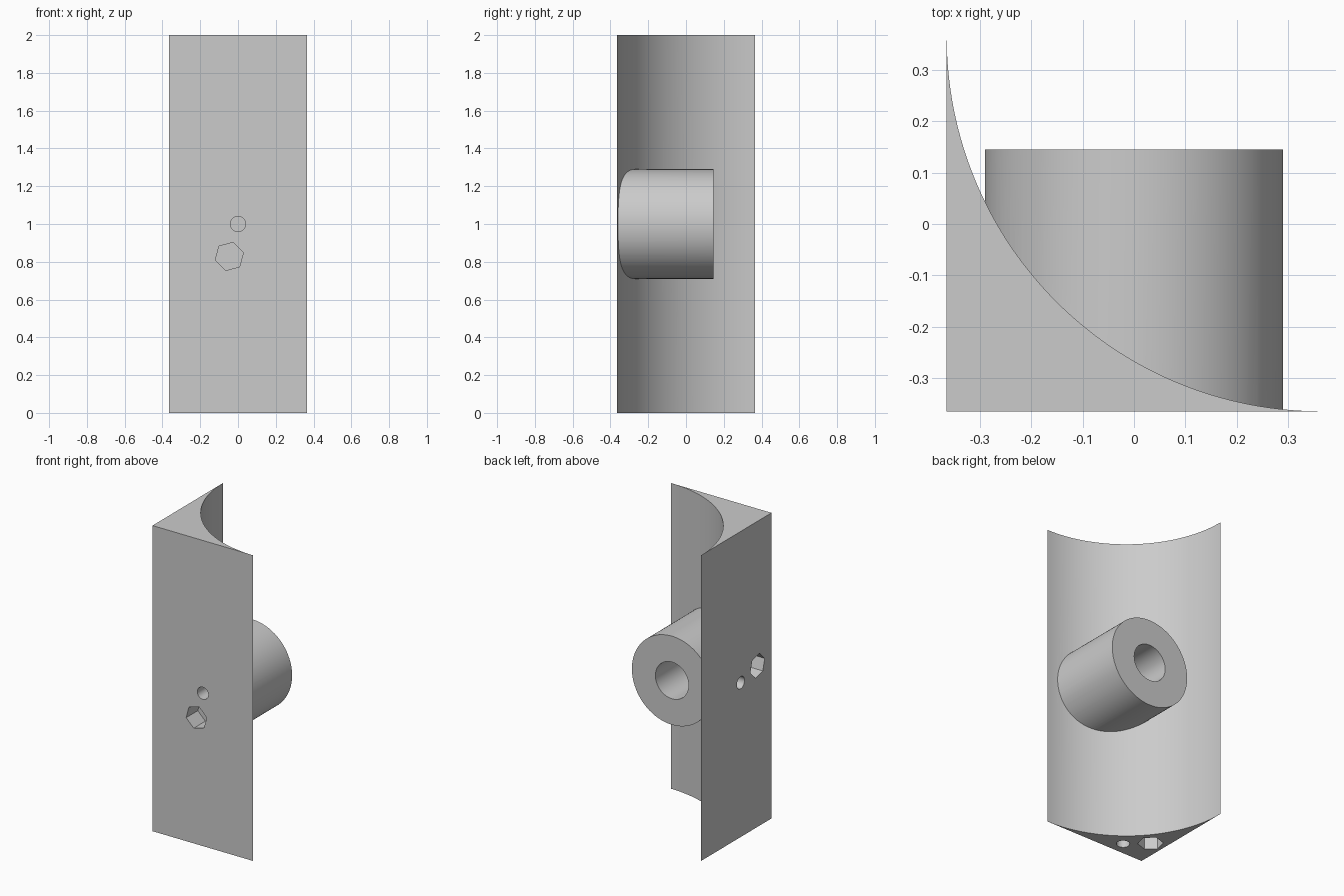
import bpy, bmesh
from math import cos, sin, pi, radians
from mathutils import Vector

old = bpy.data.objects.get("Cube")
if old:
    bpy.data.objects.remove(old, do_unlink=True)

HALF = 0.364      # half width of the corner block
HEIGHT = 2.0
DEPTH = 0.12      # depth of the small blind holes

grey = bpy.data.materials.new("light grey")
grey.use_nodes = True
grey.diffuse_color = (0.6, 0.6, 0.6, 1)
grey.node_tree.nodes["Principled BSDF"].inputs["Base Color"].default_value = grey.diffuse_color


def prism(name, ring, sweep):
    """Extrude a closed ring of points along a vector into a solid."""
    bm = bmesh.new()
    face = bm.faces.new([bm.verts.new(p) for p in ring])
    ext = bmesh.ops.extrude_face_region(bm, geom=[face], use_keep_orig=True)
    moved = [g for g in ext["geom"] if isinstance(g, bmesh.types.BMVert)]
    bmesh.ops.translate(bm, verts=moved, vec=sweep)
    bmesh.ops.recalc_face_normals(bm, faces=bm.faces)
    mesh = bpy.data.meshes.new(name)
    bm.to_mesh(mesh)
    bm.free()
    mesh.materials.append(grey)
    obj = bpy.data.objects.new(name, mesh)
    bpy.context.collection.objects.link(obj)
    return obj


def rod(name, start, end, radius, sides, first):
    """Regular prism from start to end, with one corner towards 'first'."""
    start, end = Vector(start), Vector(end)
    u = Vector(first).normalized()
    v = (end - start).normalized().cross(u)
    angles = [2 * pi * i / sides for i in range(sides)]
    ring = [start + radius * (cos(a) * u + sin(a) * v) for a in angles]
    return prism(name, ring, end - start)


def combine(target, tool, operation):
    tool.hide_render = True
    mod = target.modifiers.new(operation, "BOOLEAN")
    mod.operation, mod.object, mod.solver = operation, tool, "EXACT"
    bpy.context.view_layer.objects.active = target
    bpy.ops.object.modifier_apply(modifier=mod.name)
    bpy.data.objects.remove(tool, do_unlink=True)


# Corner block: square corner with a concave quarter-round face
steps = 64
arc = [pi + pi / 2 * i / steps for i in range(steps + 1)]
outline = [Vector((-HALF, -HALF, 0))]
outline += [Vector((HALF + 2 * HALF * cos(a), HALF + 2 * HALF * sin(a), 0)) for a in arc]
block = prism("corner_block", outline, Vector((0, 0, HEIGHT)))

# Round boss growing out of the concave face, with a blind bore
boss = rod("boss", (0, -HALF + 0.003, 1), (0, 0.145, 1), 0.29, 96, (1, 0, 0))
combine(block, boss, "UNION")
bore = rod("bore_cutter", (0, 0.2, 1), (0, -0.145, 1), 0.12, 64, (1, 0, 0))
combine(block, bore, "DIFFERENCE")

# Pin hole and hexagon socket in the front, side and bottom faces:
# inward direction, pin centre, socket centre
pairs = [
    ((0, 1, 0), (0, -HALF, 1), (-0.046, -HALF, 0.828)),
    ((1, 0, 0), (-HALF, -0.045, 1.01), (-HALF, -0.22, 1.055)),
    ((0, 0, 1), (-0.15, -0.28, 0), (-0.27, -0.17, 0)),
]
for inward, pin, socket in pairs:
    n, pin, socket = Vector(inward), Vector(pin), Vector(socket)
    for name, centre, radius, sides in (("pin_cutter", pin, 0.04, 32),
                                        ("socket_cutter", socket, 0.077, 6)):
        cutter = rod(name, centre - n * 0.05, centre + n * DEPTH, radius, sides, socket - pin)
        combine(block, cutter, "DIFFERENCE")

# Smooth the round walls, keep the edges crisp
bpy.ops.object.select_all(action="DESELECT")
block.select_set(True)
bpy.context.view_layer.objects.active = block
bpy.ops.object.shade_smooth_by_angle(angle=radians(25))
